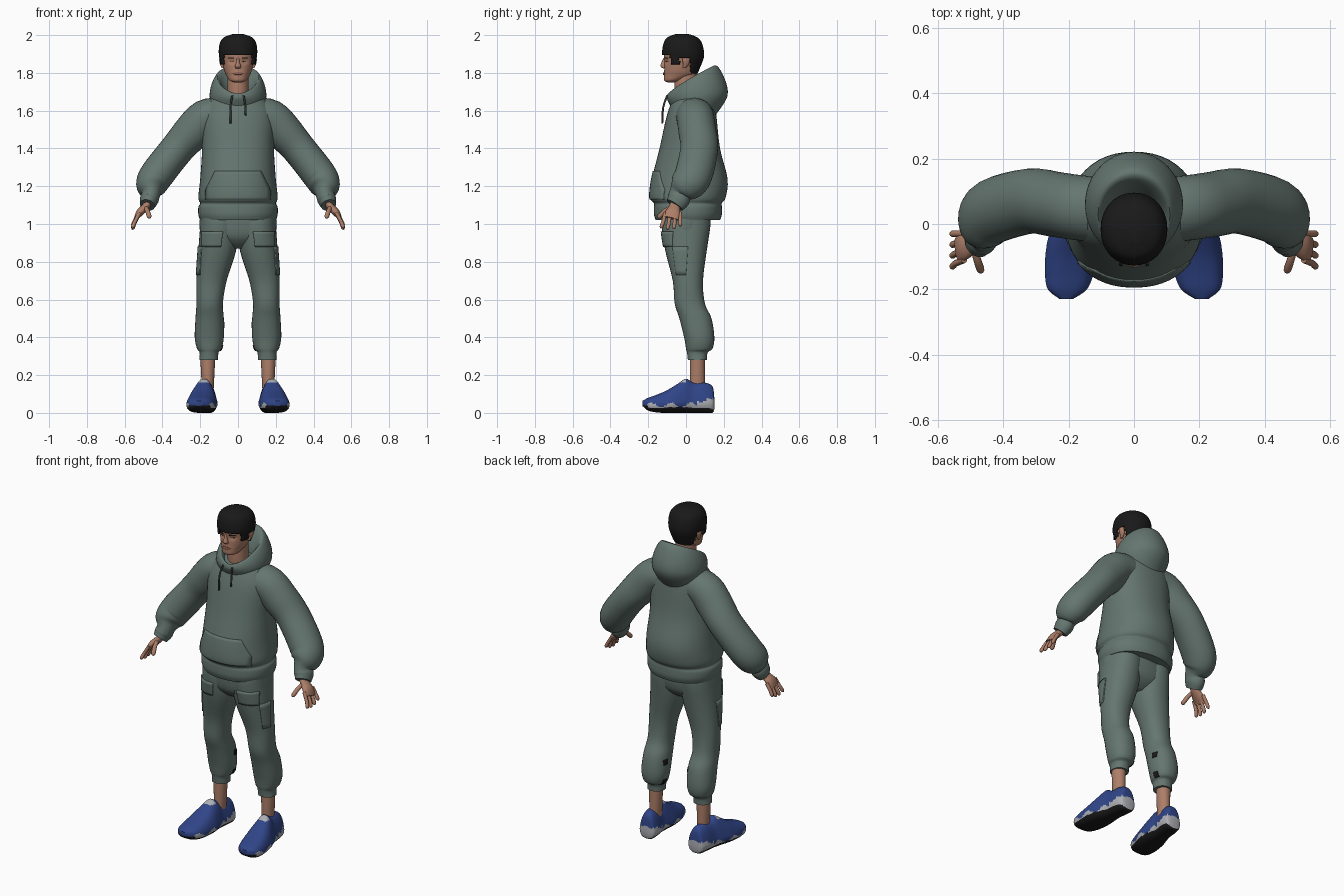
import bpy, bmesh, math
from mathutils import Vector
from mathutils.bvhtree import BVHTree

cube = bpy.data.objects.get("Cube")
if cube:
    bpy.data.objects.remove(cube, do_unlink=True)


def material(name, red, green, blue):
    made = bpy.data.materials.new(name)
    made.use_nodes = True
    colour = (red, green, blue, 1)
    made.diffuse_color = colour
    made.node_tree.nodes["Principled BSDF"].inputs["Base Color"].default_value = colour
    return made


CLOTH = material("grey green cloth", .13, .18, .16)
CORD = material("dark cord", .05, .06, .05)
SKIN = material("skin", .42, .21, .14)
LIP = material("lips", .3, .12, .09)
HAIR = material("black hair", .01, .01, .01)
BLUE = material("blue shoe", .03, .06, .25)
PALE = material("pale midsole", .42, .43, .46)
SOLE = material("black sole", .01, .01, .01)

X, Y, Z = Vector((1, 0, 0)), Vector((0, 1, 0)), Vector((0, 0, 1))


def finish(name, verts, faces, materials, mirror=False, solid=0):
    """Turn points and faces into a smooth-shaded object."""
    mesh = bpy.data.meshes.new(name)
    mesh.from_pydata(verts, [], faces)
    bm = bmesh.new()
    bm.from_mesh(mesh)
    bmesh.ops.recalc_face_normals(bm, faces=bm.faces)
    bm.to_mesh(mesh)
    bm.free()
    for entry in materials:
        mesh.materials.append(entry)
    mesh.polygons.foreach_set("use_smooth", [True] * len(mesh.polygons))
    mesh.set_sharp_from_angle(angle=math.radians(50))
    made = bpy.data.objects.new(name, mesh)
    bpy.context.collection.objects.link(made)
    if solid:
        shell = made.modifiers.new("thickness", "SOLIDIFY")
        shell.thickness, shell.offset = solid, 0
    if mirror:
        made.modifiers.new("mirror", "MIRROR").use_mirror_merge = False
    return made


def refine(keys, steps):
    """Smooth curve through key rows of numbers."""
    rows = []
    last = len(keys) - 1
    for i in range(last):
        before, start, end, after = keys[max(i - 1, 0)], keys[i], keys[i + 1], keys[min(i + 2, last)]
        for s in range(steps):
            t = s / steps
            rows.append([q + t / 2 * (r - p + t * (2 * p - 5 * q + 4 * r - e + t * (3 * (q - r) + e - p)))
                         for p, q, r, e in zip(before, start, end, after)])
    return rows + [list(keys[last])]


def skin(name, rings, materials, caps=True, **options):
    """Join rings of points with quads."""
    n = len(rings[0])
    total = n * len(rings)
    faces = [(k + i, k + (i + 1) % n, k + n + (i + 1) % n, k + n + i)
             for k in range(0, total - n, n) for i in range(n)]
    if caps:
        faces += [tuple(range(n)), tuple(range(total - n, total))]
    return finish(name, [point for ring in rings for point in ring], faces, materials, **options)


def rounded(value, power):
    return math.copysign(abs(value) ** (2 / power), value)


def loft(name, keys, materials, axis=Z, ref=Y, n=32, steps=4, power=2, **options):
    """Key rows are x (zero if left out), y, z, width, depth; axis None follows the path."""
    rows = refine([(0, *key)[-5:] for key in keys], steps)
    centres = [Vector(row[:3]) for row in rows]
    rings = []
    for k, (*_, width, depth) in enumerate(rows):
        along = axis or (centres[min(k + 1, len(rows) - 1)] - centres[max(k - 1, 0)]).normalized()
        across = ref.cross(along).normalized()
        up = along.cross(across)
        angles = [math.tau * i / n for i in range(n)]
        rings.append([centres[k] + across * width * rounded(math.cos(a), power)
                      + up * depth * rounded(math.sin(a), power) for a in angles])
    return skin(name, rings, materials, **options)


def tube(name, points, radius, surface, **options):
    """Round strand that narrows to a soft tip."""
    keys = [(*point, radius, radius) for point in points]
    tip = Vector(points[-1]) + (Vector(points[-1]) - Vector(points[-2])).normalized() * radius
    keys.append((*tip, radius / 3, radius / 3))
    return loft(name, keys, [surface], axis=None, n=10, **options)


def patch(name, target, rows, surface, look=Y, rise=.005, columns=16, **options):
    """Thin plate laid on a surface; rows are start, end, height."""
    mesh = target.data
    tree = BVHTree.FromPolygons([v.co for v in mesh.vertices], [f.vertices for f in mesh.polygons])
    fine = []
    for low, high in zip(rows, rows[1:]):
        fine += [Vector(low).lerp(high, s / 6) for s in range(6)]
    fine.append(rows[-1])
    points = []
    for start, end, height in fine:
        for i in range(columns + 1):
            side = start + (end - start) * i / columns
            eye = Vector((side, -1, height)) if look.y else Vector((max(-look.x, 0), side, height))
            points.append(tree.ray_cast(eye, look)[0] or tree.find_nearest(eye)[0])
    w = columns + 1
    faces = [(k + i, k + i + 1, k + w + i + 1, k + w + i)
             for k in range(0, len(points) - w, w) for i in range(columns)]
    return finish(name, points, faces, [surface], solid=2 * rise, **options)


# Hoodie body with hem band and front pocket
body = loft("hoodie_body", [
    (.01, 1.02, .2, .17), (.01, 1.05, .21, .18), (.01, 1.09, .21, .18), (.01, 1.11, .2, .18),
    (.01, 1.14, .21, .2), (.02, 1.24, .2, .2), (.02, 1.4, .19, .16), (.03, 1.58, .19, .13),
    (.04, 1.68, .13, .1), (.04, 1.7, .1, .07)], [CLOTH], n=48, power=2.2)
patch("front_pocket", body, [(-.17, .17, 1.13), (-.17, .17, 1.18), (-.12, .12, 1.28)], CLOTH)

# Hood: tilted rings of centre y, half width, half depth, front z, back z
hood = []
for centre, width, depth, front, back in refine([
        (.04, .13, .12, 1.62, 1.58), (.06, .15, .16, 1.66, 1.68), (.05, .14, .15, 1.68, 1.78),
        (.03, .11, .12, 1.69, 1.84), (.01, .08, .08, 1.67, 1.74), (.01, .08, .07, 1.63, 1.66)], 5):
    ring = []
    for i in range(48):
        angle = math.tau * i / 48
        lift = ((1 - math.cos(angle)) / 2) ** .8
        ring.append((width * math.sin(angle), centre - depth * math.cos(angle), front + (back - front) * lift))
    hood.append(ring)
skin("hood", hood, [CLOTH], caps=False)
for name, side, low in (("right_drawstring", -1, 1.54), ("left_drawstring", 1, 1.58)):
    tube(name, [(.03 * side, -.1, 1.68), (.04 * side, -.12, 1.62), (.04 * side, -.125, low)], .005, CORD)

# Sleeves with gathered cuffs
loft("sleeves", [
    (.08, .04, 1.58, .09, .1), (.17, .05, 1.56, .1, .1), (.24, .06, 1.49, .1, .1),
    (.32, .07, 1.4, .09, .1), (.43, .04, 1.26, .09, .1), (.46, 0, 1.2, .08, .09),
    (.46, -.03, 1.16, .05, .06), (.47, -.04, 1.13, .05, .06), (.48, -.06, 1.1, .04, .05)],
    [CLOTH], axis=None, mirror=True)

# Hands: palm, four spread fingers and a thumb
loft("palms", [(.47, -.05, 1.12, .02, .03), (.49, -.06, 1.09, .02, .03), (.52, -.07, 1.06, .02, .04),
               (.54, -.08, 1.03, .01, .04)], [SKIN], axis=None, n=20, mirror=True)
for finger, reach in (("index", .9), ("middle", 1), ("ring", .95), ("little", .75)):
    spread = ("index", "middle", "ring", "little").index(finger) / 3
    base, tip = -.11 + .08 * spread, -.13 + .1 * spread
    tube(finger + "_fingers", [(.52, base, 1.06), (.545, (base + tip) / 2, 1.05 - .04 * reach),
                               (.556, tip, 1.05 - .07 * reach)], .01, SKIN, mirror=True)
tube("thumbs", [(.49, -.07, 1.09), (.48, -.11, 1.07), (.47, -.14, 1.04)], .012, SKIN, mirror=True)

# Trousers with flap pockets
loft("trouser_hips", [(0, .87, .08, .05), (0, .9, .15, .09), (0, .95, .2, .12), (0, 1.07, .2, .13)],
     [CLOTH], power=2.2)
legs = loft("trouser_legs", [
    (.155, .06, .28, .05, .05), (.153, .06, .32, .05, .055), (.152, .07, .34, .065, .07),
    (.152, .07, .4, .077, .08), (.15, .05, .5, .075, .085), (.15, .02, .58, .07, .08),
    (.14, .01, .7, .08, .08), (.11, 0, .86, .1, .11), (.1, 0, 1, .1, .13), (.1, 0, 1.06, .1, .12)],
    [CLOTH], power=2.2, mirror=True)
patch("pocket_flaps", legs, [(.09, .19, .88), (.08, .19, .96)], CLOTH, rise=.008, mirror=True)
patch("thigh_pockets", legs, [(-.05, 0, .73), (-.07, .01, .88)], CLOTH, look=-X, mirror=True)
for height in (.33, .45):
    patch("calf_marks", legs, [(.07, .1, height), (.07, .1, height + .03)], SOLE, look=X, rise=.004, mirror=True)

# Ankles
loft("ankles", [(.16, .06, .1, .03, .04), (.16, .06, .3, .04, .04)], [SKIN], n=20, mirror=True)

# Shoes: y, z, half width, half height from heel to toe, turned out and narrowed at the collar
shoes = loft("shoes", [(.18 - .12 * key[0], *key) for key in (
    (.15, .05, .03, .03), (.14, .07, .05, .07), (.1, .08, .06, .08), (.04, .08, .06, .08), (0, .09, .07, .09),
    (-.05, .075, .08, .075), (-.1, .06, .08, .06), (-.15, .05, .075, .048), (-.2, .046, .06, .034),
    (-.23, .05, .02, .014))],
    [BLUE, PALE, SOLE], axis=-Y, ref=Z, n=64, steps=6, power=2.9, mirror=True)
for v in shoes.data.vertices:
    middle = .18 - .12 * v.co.y
    narrowing = max(0, min(1, (v.co.z - .05) / .13)) / 2
    v.co.x += (middle - v.co.x) * narrowing
for face in shoes.data.polygons:
    x, y, z = face.center
    line = (.067 if y > .06 else .042) + .012 * math.sin(60 * y)
    if face.normal.z < -.4 or (y < -.2 and z < .04):
        face.material_index = 2
    elif z < line or (-.03 < y < 0 and z > .16):
        face.material_index = 1

# Neck and head, with hollowed eye sockets
loft("neck", [(.01, 1.62, .06, .06), (0, 1.7, .056, .06), (0, 1.8, .056, .06)], [SKIN])
skull = [(-.078, 1.75, .02, .02), (-.067, 1.76, .045, .048), (-.032, 1.79, .064, .085),
         (-.025, 1.82, .075, .09), (-.016, 1.87, .084, .1), (-.016, 1.91, .087, .1),
         (-.017, 1.95, .08, .09), (-.02, 1.975, .06, .07), (-.02, 1.99, .02, .03)]
head = loft("head", skull, [SKIN], n=64, steps=6, power=2.1)
for v in head.data.vertices:
    if v.co.y < -.04:
        across, up = (abs(v.co.x) - .035) / .018, (v.co.z - 1.862) / .012
        v.co.y += .009 * math.exp(-across * across - up * up)
loft("nose", [(-.11, 1.88, .007, .008), (-.116, 1.86, .008, .012), (-.12, 1.835, .016, .015),
              (-.114, 1.824, .012, .008)], [SKIN], n=16)
loft("ears", [(.08, -.01, 1.825, .006, .008), (.085, 0, 1.845, .01, .015), (.09, 0, 1.87, .01, .02),
              (.09, 0, 1.885, .006, .012)], [SKIN], n=16, mirror=True)
patch("eyebrows", head, [(.02, .054, 1.876), (.02, .05, 1.882)], HAIR, rise=.002, mirror=True)
patch("eyes", head, [(.026, .044, 1.859), (.024, .046, 1.863)], HAIR, rise=.002, mirror=True)
patch("lips", head, [(-.016, .016, 1.79), (-.026, .026, 1.797), (-.014, .014, 1.804)], LIP, rise=.004)

# Cropped hair: a larger skull shell trimmed along the hairline
grow = .01
hair = loft("hair", [(y, z + grow, width + grow, depth + grow / 2) for y, z, width, depth in skull[2:]],
            [HAIR], n=64, steps=6, power=2.1, solid=grow)


def is_bare(centre):
    if centre.y < -.08:
        return centre.z < 1.896
    if centre.y < -.035:
        return centre.z < 1.842
    return centre.y < .025 and centre.z < 1.882


bm = bmesh.new()
bm.from_mesh(hair.data)
bare = [face for face in bm.faces if is_bare(face.calc_center_median())]
bmesh.ops.delete(bm, geom=bare, context="FACES")
bm.to_mesh(hair.data)
bm.free()
